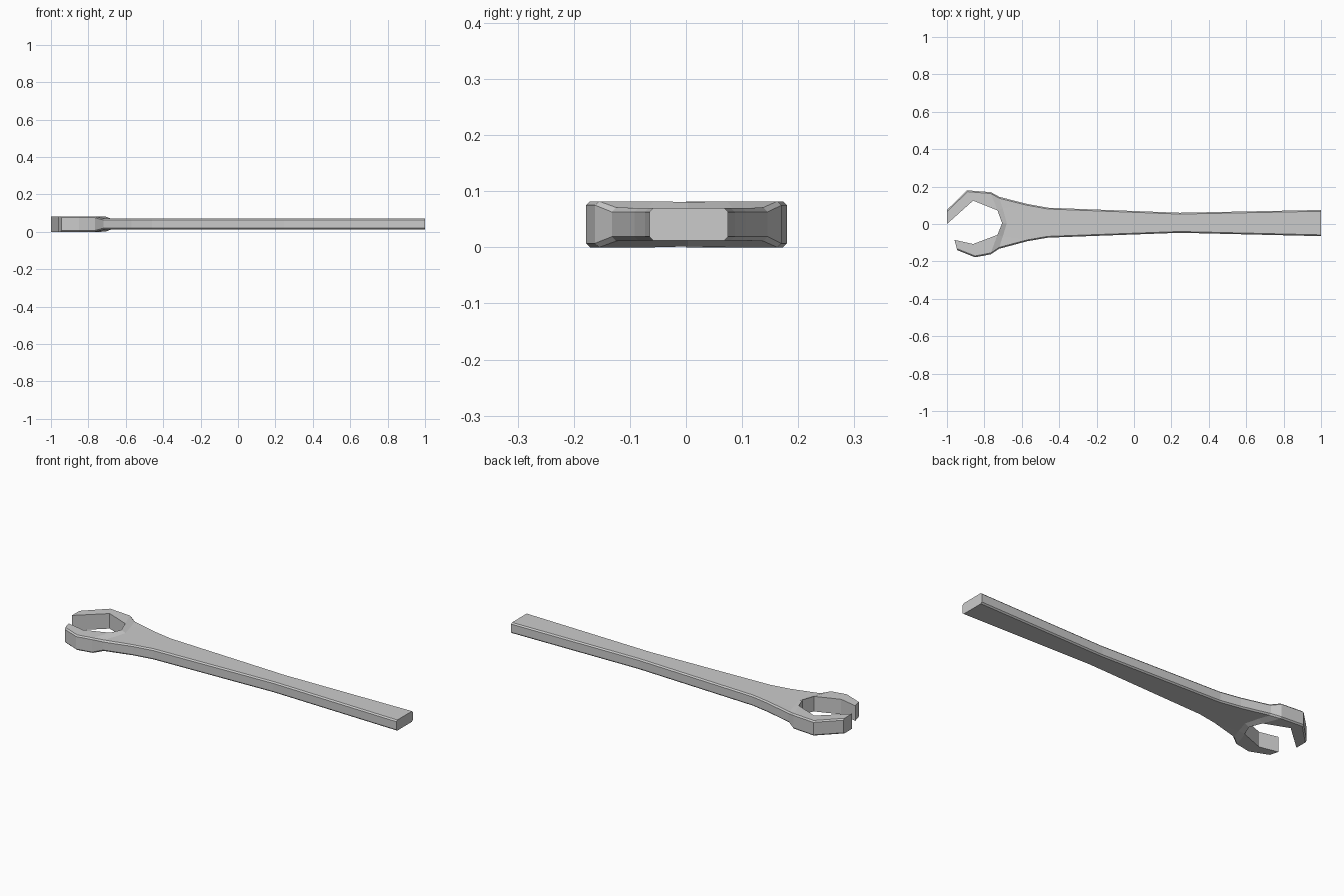
import bpy, bmesh

if "Cube" in bpy.data.objects:
    bpy.data.objects.remove(bpy.data.objects["Cube"])

MID, HEAD, BAR = 0.041, 0.041, 0.029   # mid height, half thickness of head and handle

# Outer outline, from upper jaw round the handle to lower jaw: x, y, half thickness
outer = [(-1, .075, HEAD), (-.893, .18, HEAD), (-.765, .17, HEAD), (-.72, .145, BAR),
         (-.57, .107, BAR), (-.46, .087, BAR), (.245, .06, BAR), (1, .075, BAR),
         (1, -.065, BAR), (.245, -.047, BAR), (-.46, -.073, BAR), (-.57, -.092, BAR),
         (-.72, -.132, BAR), (-.765, -.162, HEAD), (-.85, -.178, HEAD), (-.945, -.14, HEAD)]
# Hexagonal jaw opening, from lower tip to upper tip
inner = [(-.96, -.085, HEAD), (-.86, -.107, HEAD), (-.73, -.058, HEAD), (-.705, .004, .0395),
         (-.73, .073, HEAD), (-.86, .125, HEAD), (-1, 0, HEAD)]
# Foot of the step from head down to handle
step = [(-.702, -.068, BAR), (-.68, .004, BAR), (-.702, .083, BAR)]

points = outer + inner + step          # outer 0-15, inner 16-22, step 23-25
faces = [(0, 22, 21, 1), (1, 21, 20, 2), (2, 20, 25, 3), (20, 19, 24, 25),
         (19, 18, 23, 24), (18, 13, 12, 23), (13, 18, 17, 14), (14, 17, 16, 15),
         (3, 25, 4), (25, 24, 4), (4, 24, 11), (24, 23, 11), (23, 12, 11),
         (4, 11, 10, 5), (5, 10, 9, 6), (6, 9, 8, 7)]

# Top and bottom skins, joined by side walls
bm = bmesh.new()
top = [bm.verts.new((x, y, MID + h)) for x, y, h in points]
bot = [bm.verts.new((x, y, MID - h)) for x, y, h in points]
for f in faces:
    bm.faces.new([top[i] for i in f])
    bm.faces.new([bot[i] for i in reversed(f)])
rim = len(outer) + len(inner)
for i in range(rim):
    j = (i + 1) % rim
    bm.faces.new((top[i], top[j], bot[j], bot[i]))
bmesh.ops.recalc_face_normals(bm, faces=bm.faces[:])

# Small chamfer along the long outer edges
edges = [bm.edges.get((s[i], s[i + 1])) for s in (top, bot)
         for i in range(len(outer) - 1) if i != 7]
bmesh.ops.bevel(bm, geom=edges, offset=.007, offset_type='OFFSET', segments=1,
                profile=.5, affect='EDGES', clamp_overlap=True)

mesh = bpy.data.meshes.new("wrench")
bm.to_mesh(mesh)
bm.free()
obj = bpy.data.objects.new("wrench", mesh)
bpy.context.collection.objects.link(obj)
